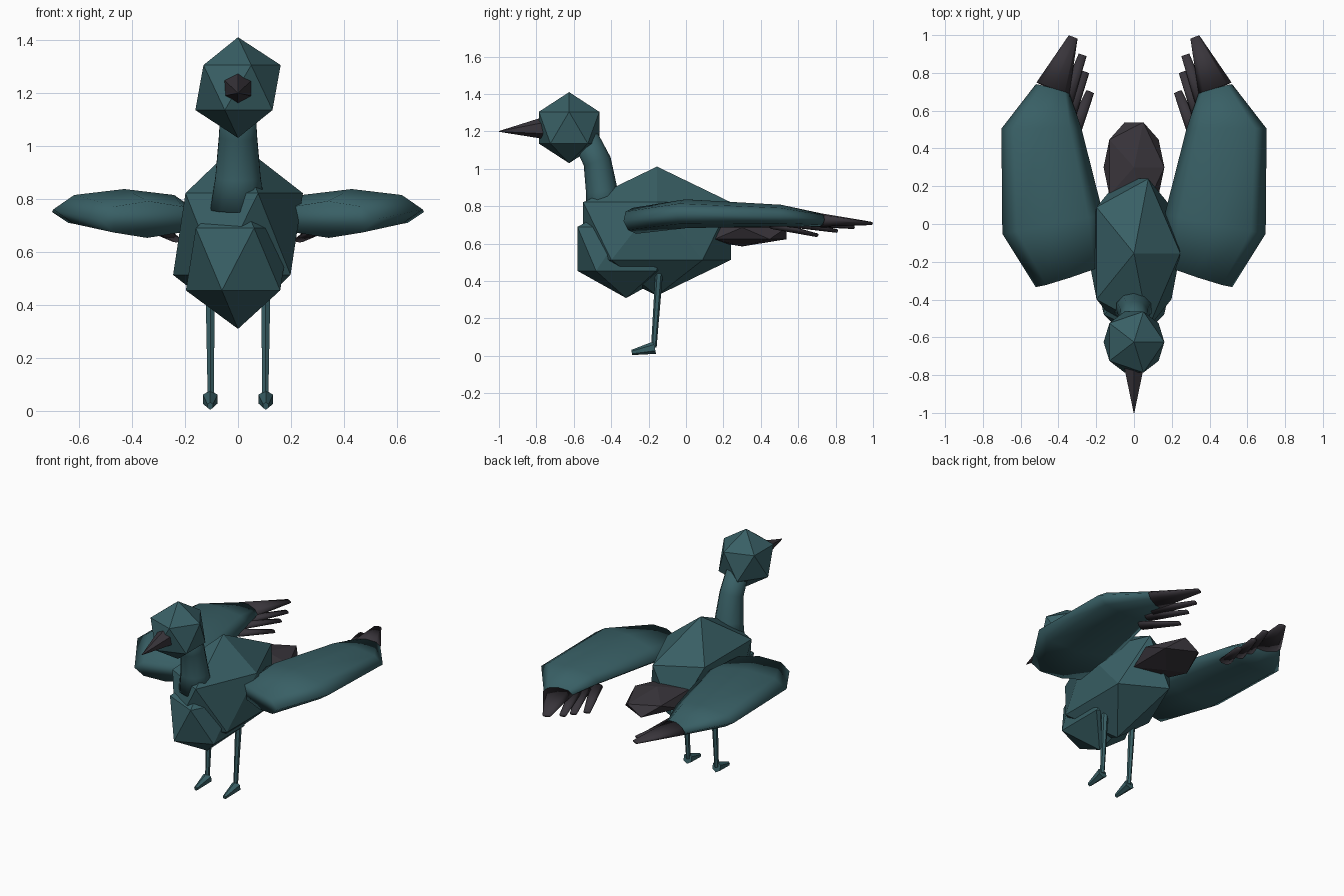
import bpy, math
from mathutils import Vector

old = bpy.data.objects.get("Cube")
if old:
    bpy.data.objects.remove(old, do_unlink=True)


def material(name, rgb):
    m = bpy.data.materials.new(name)
    m.use_nodes = True
    m.diffuse_color = (*rgb, 1)
    m.node_tree.nodes["Principled BSDF"].inputs["Base Color"].default_value = (*rgb, 1)
    return m


teal = material("teal_plumage", (0.04, 0.115, 0.13))
dark = material("dark_grey", (0.04, 0.035, 0.043))


def blob(name, centre, scale, mat):
    """Faceted twenty-sided lump."""
    bpy.ops.mesh.primitive_ico_sphere_add(subdivisions=1, radius=1, location=centre)
    ob = bpy.context.object
    ob.name, ob.scale = name, scale
    ob.data.materials.append(mat)


def tube(name, stations, mat, sides=8, smooth=True, mirror=1):
    """Loft elliptical rings; each station is (x, y, z, half width, half height)."""
    pts = [Vector((s[0] * mirror, s[1], s[2])) for s in stations]
    verts, faces = [], []
    for i, p in enumerate(pts):
        t = (pts[min(i + 1, len(pts) - 1)] - pts[max(i - 1, 0)]).normalized()
        ref = Vector((0, 1, 0)) if abs(t.z) > 0.8 else Vector((0, 0, 1))
        side = t.cross(ref).normalized()
        up = side.cross(t)
        for k in range(sides):
            a = math.pi / 2 + math.tau * k / sides
            verts.append(p + side * math.cos(a) * stations[i][3] + up * math.sin(a) * stations[i][4])
    for i in range(len(pts) - 1):
        for k in range(sides):
            a, b = i * sides + k, i * sides + (k + 1) % sides
            faces.append((b, a, a + sides, b + sides))
    faces.append(tuple(range(sides)))
    faces.append(tuple(reversed(range(len(verts) - sides, len(verts)))))
    me = bpy.data.meshes.new(name)
    me.from_pydata(verts, [], faces)
    me.polygons.foreach_set("use_smooth", [smooth] * len(faces))
    me.materials.append(mat)
    me.validate()
    ob = bpy.data.objects.new(name, me)
    bpy.context.collection.objects.link(ob)
    # Face the surface outward
    import bmesh
    bm = bmesh.new()
    bm.from_mesh(me)
    bmesh.ops.recalc_face_normals(bm, faces=bm.faces)
    bm.to_mesh(me)
    bm.free()


# Faceted masses
blob("body", (0, -0.155, 0.667), (0.274, 0.464, 0.345), teal)
blob("chest", (0, -0.32, 0.572), (0.22, 0.306, 0.263), teal)
blob("head", (0, -0.625, 1.22), (0.18, 0.19, 0.19), teal)
blob("tail", (0, 0.3, 0.655), (0.18, 0.28, 0.07), dark)

# Neck and beak
tube("neck", [(0, -0.435, 0.76, 0.11, 0.1), (0, -0.45, 0.88, 0.09, 0.085),
              (0, -0.475, 1.04, 0.075, 0.075), (0, -0.54, 1.17, 0.07, 0.07)], teal, sides=10)
tube("beak", [(0, -0.70, 1.222, 0.073, 0.073), (0, -1.0, 1.2, 0.002, 0.002)],
     dark, sides=6, smooth=False)

# Feather fingers: base and end of each
fingers = [((0.37, 0.62, 0.715), (0.272, 0.895, 0.688)),
           ((0.355, 0.55, 0.71), (0.258, 0.805, 0.668)),
           ((0.33, 0.46, 0.70), (0.232, 0.70, 0.645))]

for label, s in (("left", 1), ("right", -1)):
    # Wing sweeping back from the shoulder
    wrist = (0.43, 0.715, 0.727, 0.093, 0.036)
    tube(label + "_wing", [(0.34, -0.275, 0.722, 0.19, 0.07), (0.43, 0.0, 0.76, 0.272, 0.077),
                           (0.49, 0.505, 0.75, 0.212, 0.058), wrist], teal, mirror=s)
    tube(label + "_wing_tip", [wrist, (0.322, 0.99, 0.708, 0.025, 0.009)], dark, mirror=s)
    for i, (base, end) in enumerate(fingers):
        tube(f"{label}_feather_{i + 1}", [(*base, 0.04, 0.022), (*end, 0.022, 0.01)], dark, mirror=s)
    # Leg and foot
    tube(label + "_leg", [(0.105, -0.14, 0.5, 0.021, 0.021), (0.103, -0.172, 0.045, 0.013, 0.015)],
         teal, sides=6, smooth=False, mirror=s)
    tube(label + "_foot", [(0.105, -0.167, 0.044, 0.032, 0.034), (0.105, -0.29, 0.018, 0.012, 0.014)],
         teal, sides=6, smooth=False, mirror=s)
